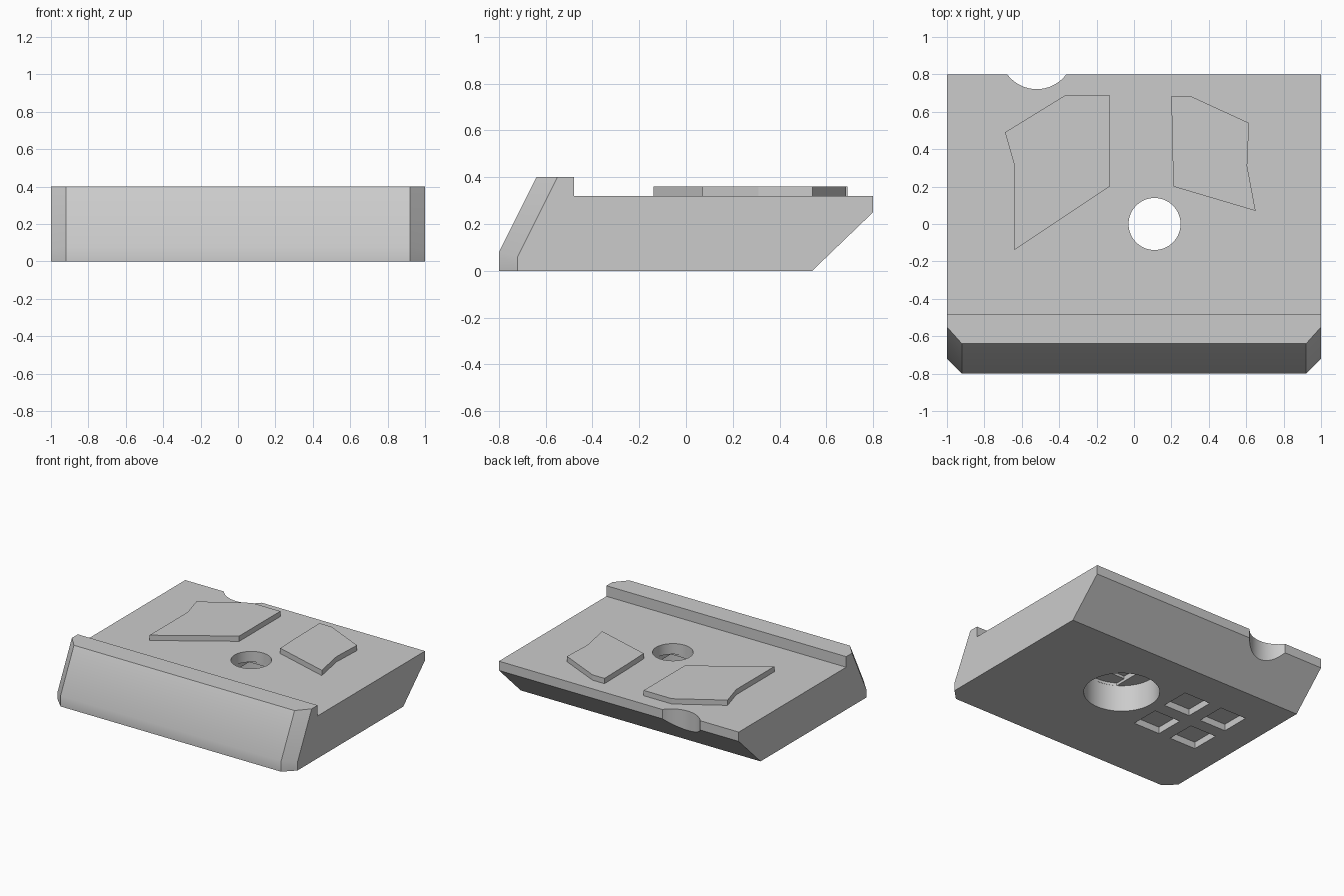
import bpy, bmesh, math
from mathutils import Matrix

if "Cube" in bpy.data.objects:
    bpy.data.objects.remove(bpy.data.objects["Cube"], do_unlink=True)

grey = bpy.data.materials.new("light grey")
grey.use_nodes = True
grey.diffuse_color = (0.6, 0.6, 0.6, 1)
grey.node_tree.nodes["Principled BSDF"].inputs["Base Color"].default_value = (0.6, 0.6, 0.6, 1)


def prism(name, outline, low, high, turn=None, bevel_rule=None, bevel=0.0):
    """Extrude a flat outline along z, optionally turn it and bevel chosen edges."""
    bm = bmesh.new()
    base = bm.faces.new([bm.verts.new((x, y, low)) for x, y in outline])
    side = bmesh.ops.extrude_face_region(bm, geom=[base])
    moved = [g for g in side["geom"] if isinstance(g, bmesh.types.BMVert)]
    bmesh.ops.translate(bm, verts=moved, vec=(0, 0, high - low))
    if turn:
        bm.transform(turn)
    bmesh.ops.recalc_face_normals(bm, faces=bm.faces)
    if bevel_rule:
        edges = [e for e in bm.edges if bevel_rule(e)]
        bmesh.ops.bevel(bm, geom=edges, offset=bevel, segments=1,
                        affect='EDGES', offset_type='OFFSET')
    mesh = bpy.data.meshes.new(name)
    bm.to_mesh(mesh)
    bm.free()
    mesh.materials.append(grey)
    obj = bpy.data.objects.new(name, mesh)
    bpy.context.collection.objects.link(obj)
    return obj


def circle(x, y, radius, limit=1.0, count=96):
    """Circle outline, with its x extent optionally clamped to make a slot."""
    pts = []
    for i in range(count):
        a = math.tau * (i + 0.5) / count
        dx = max(-limit, min(limit, radius * math.cos(a)))
        pts.append((x + dx, y + radius * math.sin(a)))
    return pts


def square(x, y, half):
    return [(x - half, y - half), (x + half, y - half),
            (x + half, y + half), (x - half, y + half)]


def cut(target, outline, low, high):
    cutter = prism("cutter", outline, low, high)
    mod = target.modifiers.new("cut", 'BOOLEAN')
    mod.operation = 'DIFFERENCE'
    mod.solver = 'EXACT'
    mod.object = cutter
    bpy.context.view_layer.objects.active = target
    bpy.ops.object.modifier_apply(modifier=mod.name)
    bpy.data.objects.remove(cutter, do_unlink=True)


# Body: side profile extruded across x, front corners chamfered
profile = [(-0.8, 0), (0.54, 0), (0.8, 0.25), (0.8, 0.32),
           (-0.48, 0.32), (-0.48, 0.4), (-0.64, 0.4), (-0.8, 0.08)]
across = Matrix(((0, 0, 1, 0), (1, 0, 0, 0), (0, 1, 0, 0), (0, 0, 0, 1)))


def front_corner(edge):
    a, b = (v.co for v in edge.verts)
    return abs(a.x - b.x) < 0.01 and max(a.y, b.y) < -0.6 and abs(a.z - b.z) > 0.01


body = prism("body", profile, -1, 1, across, front_corner, 0.08)

# Through hole with a counterbore below and stepped bridging at its ceiling
hx = 0.11
cut(body, circle(hx, 0, 0.26), -0.1, 0.2)
cut(body, circle(hx, 0, 0.259, limit=0.14), 0.1, 0.22)
cut(body, square(hx, 0, 0.14), 0.1, 0.24)
cut(body, circle(hx, 0, 0.139), 0.1, 0.5)

# Rounded notch in the back edge
cut(body, circle(-0.52, 0.918, 0.197), -0.1, 0.5)

# Four square pockets underneath
for sx in (-1, 1):
    for sy in (-1, 1):
        cut(body, square(-0.5 + sx * 0.16, sy * 0.16, 0.11), -0.1, 0.05)

# Raised angular plates on the deck
large_plate = prism("large_plate", [(-0.69, 0.49), (-0.64, 0.315), (-0.64, -0.14),
                                    (-0.13, 0.2), (-0.13, 0.69), (-0.365, 0.69)], 0.31, 0.36)
small_plate = prism("small_plate", [(0.2, 0.685), (0.205, 0.4), (0.212, 0.2), (0.65, 0.07),
                                    (0.605, 0.31), (0.615, 0.54), (0.3, 0.685)], 0.31, 0.36)

# Smooth the curved walls, keep the hard edges
bpy.ops.object.select_all(action='DESELECT')
body.select_set(True)
bpy.context.view_layer.objects.active = body
bpy.ops.object.shade_smooth_by_angle(angle=math.radians(30))
